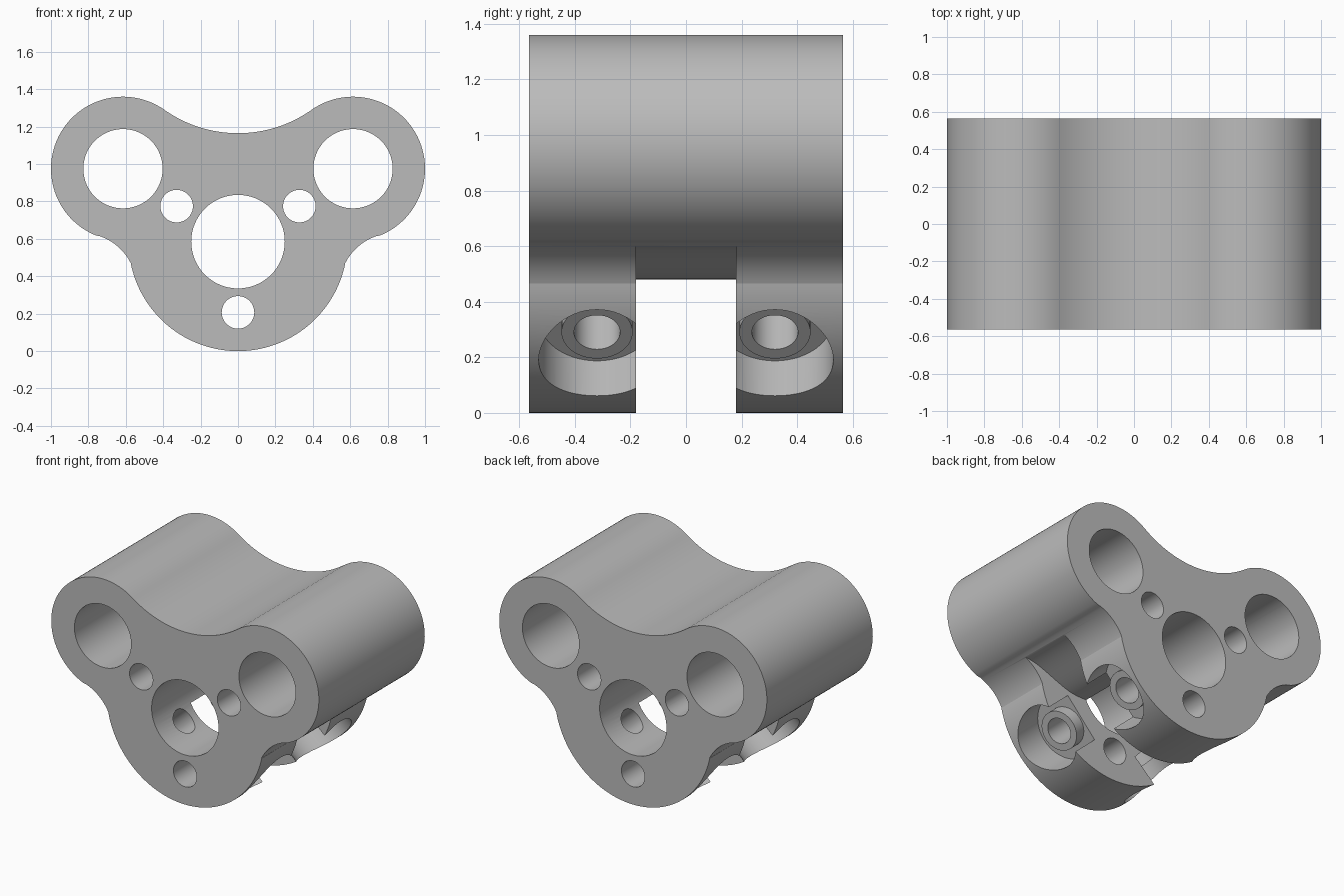
import bpy, bmesh
from math import radians, sin, cos, asin, pi
from mathutils import Matrix, Vector

cube = bpy.data.objects.get("Cube")
if cube:
    bpy.data.objects.remove(cube, do_unlink=True)

HALF_DEPTH = 0.565
SLOT = 0.18
CENTRE_Z = 0.585

grey = bpy.data.materials.new("plain_grey")
grey.use_nodes = True
grey.diffuse_color = (0.5, 0.5, 0.5, 1)
grey.node_tree.nodes["Principled BSDF"].inputs["Base Color"].default_value = (0.5, 0.5, 0.5, 1)


def arc(cx, cz, r, start, end, n):
    angles = [radians(start + (end - start) * i / n) for i in range(n + 1)]
    return [(cx + r * cos(a), cz + r * sin(a)) for a in angles]


def make_object(name, bm):
    bmesh.ops.recalc_face_normals(bm, faces=bm.faces)
    mesh = bpy.data.meshes.new(name)
    bm.to_mesh(mesh)
    bm.free()
    obj = bpy.data.objects.new(name, mesh)
    bpy.context.collection.objects.link(obj)
    mesh.materials.append(grey)
    return obj


def prism(name, outline, half):
    """Extrude an x-z outline along y."""
    bm = bmesh.new()
    face = bm.faces.new([bm.verts.new((x, -half, z)) for x, z in outline])
    result = bmesh.ops.extrude_face_region(bm, geom=[face])
    moved = [g for g in result["geom"] if isinstance(g, bmesh.types.BMVert)]
    bmesh.ops.translate(bm, verts=moved, vec=(0, 2 * half, 0))
    return make_object(name, bm)


def lathe(name, profile, origin, axis):
    """Revolve (radius, distance) pairs about an axis."""
    bm = bmesh.new()
    verts = [bm.verts.new((r, 0, d)) for r, d in profile]
    edges = [bm.edges.new(pair) for pair in zip(verts, verts[1:])]
    bmesh.ops.spin(bm, geom=verts + edges, cent=(0, 0, 0), axis=(0, 0, 1),
                   angle=2 * pi, steps=64, use_duplicate=False)
    bmesh.ops.remove_doubles(bm, verts=bm.verts, dist=0.0001)
    turn = Vector((0, 0, 1)).rotation_difference(axis).to_matrix().to_4x4()
    bmesh.ops.transform(bm, matrix=Matrix.Translation(origin) @ turn, verts=bm.verts)
    return make_object(name, bm)


# Outer outline: round base, side fillet, upper lobe, concave saddle
right = arc(0, CENTRE_Z, 0.585, -90, -11.8, 40)
right += arc(0.836, 0.336, 0.295, 154.1, 109, 16)
right += arc(0.615, 0.975, 0.385, -71, 125.2, 64)[1:]
right += arc(0, 1.847, 0.682, -54.8, -90, 24)[1:]
left = [(-x, z) for x, z in reversed(right[1:-1])]
body = prism("clamp_body", right + left, HALF_DEPTH)

# Through bores
cutters = []
bores = [(0, CENTRE_Z, 0.25), (0, 0.207, 0.087)]
for side in (-1, 1):
    bores += [(side * 0.615, 0.975, 0.212), (side * 0.328, 0.775, 0.087)]
for x, z, r in bores:
    cutters.append(prism("bore_cutter", arc(x, z, r, 0, 360, 64)[:-1], 1))

# Cross slot with a ceiling that sweeps up to the lobes
ceiling = []
for i in range(17):
    t = i / 16
    ceiling.append((0.28 + 0.43 * t, 0.48 + 0.12 * t * t * (3 - 2 * t)))
ceiling.append((1.2, 0.6))
half_slot = [(1.2, -0.2)] + ceiling[::-1]
slot = half_slot + [(-x, z) for x, z in reversed(half_slot)]
cutters.append(prism("slot_cutter", slot, SLOT))

# Angled screw recesses, each leaving a raised ring around its hole
recess = [(0, 0.2), (0.083, 0.2), (0.083, 0.437), (0.128, 0.437),
          (0.128, 0.36), (0.21, 0.36), (0.21, 0.8), (0, 0.8)]
tilt = asin(0.675)
for side in (-1, 1):
    for y in (-0.32, 0.32):
        axis = Vector((side * cos(tilt), 0, -sin(tilt)))
        cutters.append(lathe("recess_cutter", recess, (0, y, CENTRE_Z), axis))

for cutter in cutters:
    cutter.hide_render = True
    mod = body.modifiers.new("cut", "BOOLEAN")
    mod.operation = "DIFFERENCE"
    mod.solver = "EXACT"
    mod.object = cutter

# Bake the cuts and drop the cutters
graph = bpy.context.evaluated_depsgraph_get()
baked = bpy.data.meshes.new_from_object(body.evaluated_get(graph))
body.modifiers.clear()
body.data = baked
for cutter in cutters:
    bpy.data.objects.remove(cutter, do_unlink=True)

bpy.ops.object.select_all(action="DESELECT")
body.select_set(True)
bpy.context.view_layer.objects.active = body
bpy.ops.object.shade_smooth_by_angle(angle=radians(25))
